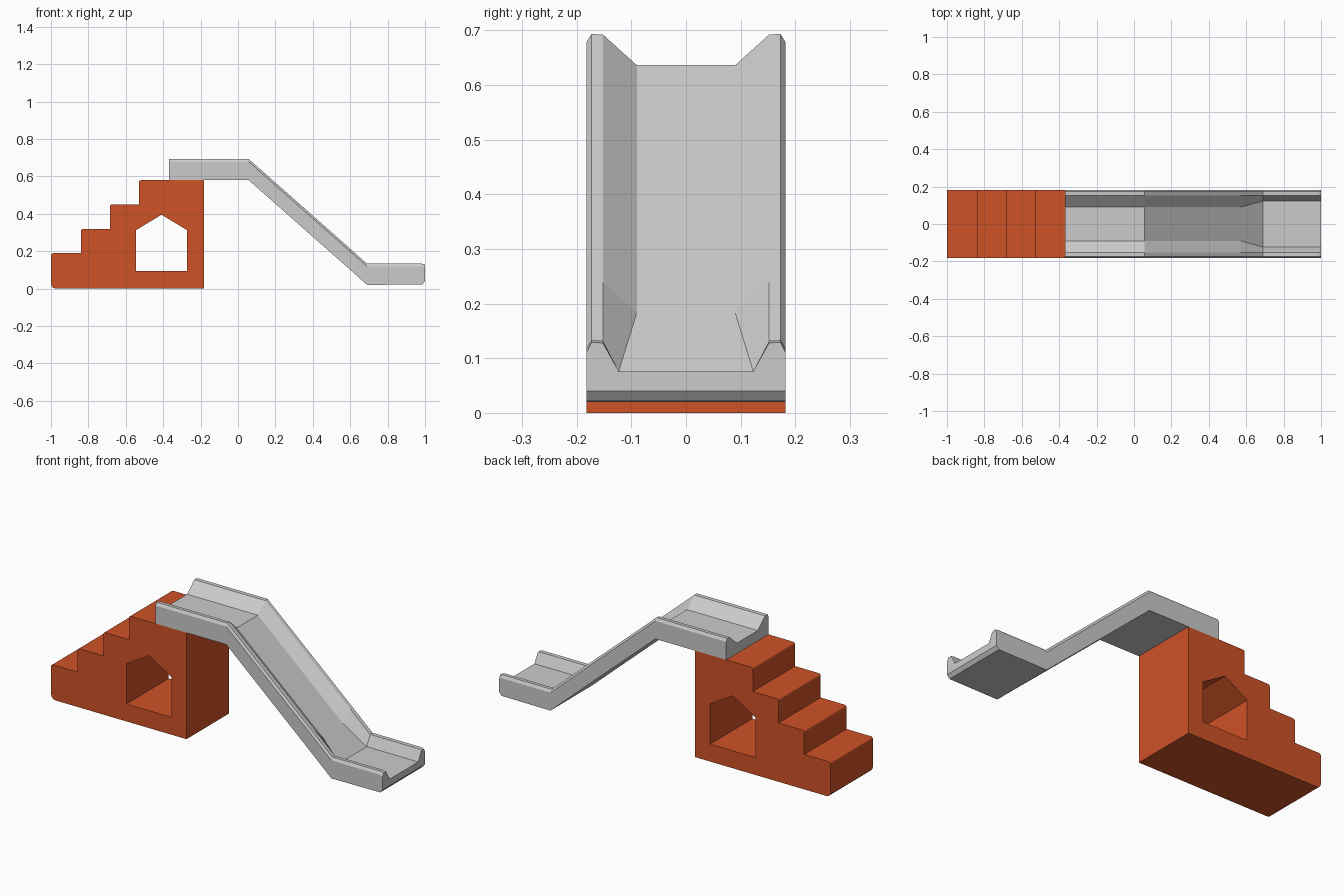
import bpy, bmesh
from mathutils import Vector

if "Cube" in bpy.data.objects:
    bpy.data.objects.remove(bpy.data.objects["Cube"])

HALF = 0.182  # half width of the whole model


def loft(name, rings):
    """Skin a list of equal-length closed rings and cap both ends."""
    bm = bmesh.new()
    rows = [[bm.verts.new(p) for p in ring] for ring in rings]
    n = len(rows[0])
    for a, b in zip(rows, rows[1:]):
        for i in range(n):
            j = (i + 1) % n
            bm.faces.new((a[i], a[j], b[j], b[i]))
    bm.faces.new(rows[0][::-1])
    bm.faces.new(rows[-1])
    bmesh.ops.recalc_face_normals(bm, faces=bm.faces)
    me = bpy.data.meshes.new(name)
    bm.to_mesh(me)
    bm.free()
    ob = bpy.data.objects.new(name, me)
    bpy.context.collection.objects.link(ob)
    return ob


def prism(name, profile, half):
    return loft(name, [[(x, y, z) for x, z in profile] for y in (-half, half)])


def rounded(corners, steps=3):
    """Profile from (x, z, radius) corners."""
    out = []
    for i, (x, z, r) in enumerate(corners):
        p = Vector((x, z))
        if r == 0:
            out.append(p)
            continue
        a = p + (Vector(corners[i - 1][:2]) - p).normalized() * r
        b = p + (Vector(corners[(i + 1) % len(corners)][:2]) - p).normalized() * r
        for k in range(steps + 1):
            t = k / steps
            out.append(a * (1 - t) ** 2 + p * 2 * t * (1 - t) + b * t * t)
    return out


# Stair block: four steps with softened nosings
corners = [(-0.183, 0, 0), (-1, 0, 0.03)]
step_x = [-1, -0.84, -0.685, -0.53, -0.183]
for i in range(4):
    z = 0.19 + 0.13 * i
    corners += [(step_x[i], z, 0.014), (step_x[i + 1], z, 0)]
stairs = prism("stair_block", rounded(corners), HALF)

# House-shaped opening through the block
cutter = prism("opening_cutter", [(-0.545, 0.095), (-0.273, 0.095), (-0.273, 0.313),
                                  (-0.409, 0.395), (-0.545, 0.313)], 0.4)
cutter.hide_render = True
cut = stairs.modifiers.new("opening", "BOOLEAN")
cut.operation = "DIFFERENCE"
cut.solver = "EXACT"
cut.object = cutter
bpy.context.view_layer.objects.active = stairs
bpy.ops.object.modifier_apply(modifier=cut.name)
bpy.data.objects.remove(cutter)

mat = bpy.data.materials.new("orange_plastic")
mat.diffuse_color = (0.62, 0.085, 0.02, 1)
mat.use_nodes = True
mat.node_tree.nodes["Principled BSDF"].inputs["Base Color"].default_value = mat.diffuse_color
stairs.data.materials.append(mat)


# Slide: trough section swept along platform, slope and run-out
def section(x, z, floor_half, lift=0.0, drop=0.0):
    right = [(HALF, z + lift), (HALF, z + 0.098 - drop), (0.173, z + 0.113 - drop / 2),
             (0.152, z + 0.112 - drop / 2), (floor_half, z + 0.056)]
    left = [(-y, h) for y, h in reversed(right)]
    return [(x, y, h) for y, h in right + left]


slide = loft("slide", [
    section(-0.37, 0.58, 0.09),
    section(0.057, 0.58, 0.09),
    section(0.57, 0.127, 0.09),
    section(0.69, 0.02, 0.123),
    section(0.985, 0.02, 0.123, 0.002),
    section(1.0, 0.02, 0.123, 0.02, 0.008),
])
